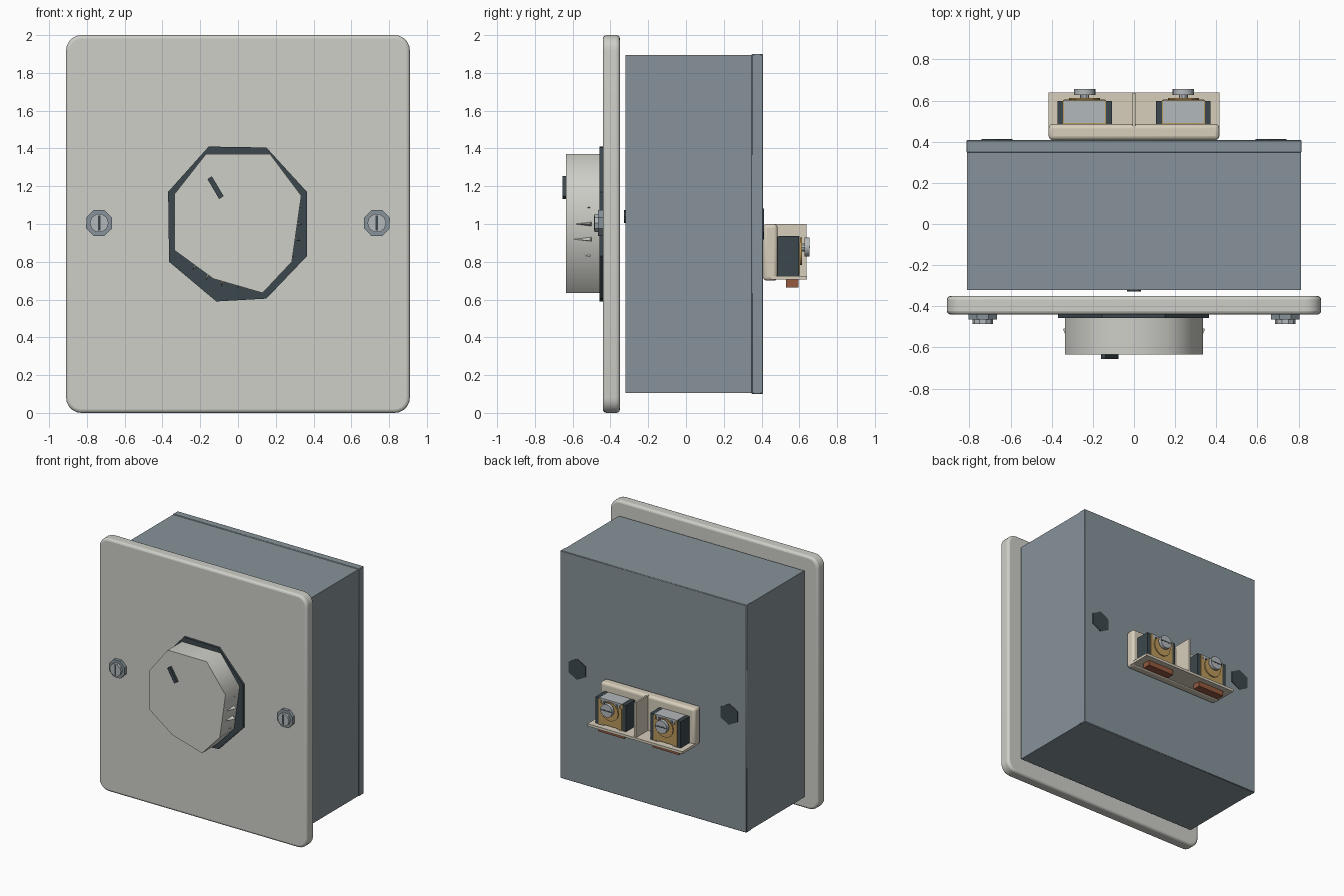
import bpy, bmesh, math
from mathutils import Vector

if "Cube" in bpy.data.objects:
    bpy.data.objects.remove(bpy.data.objects["Cube"])


def mat(name, r, g, b):
    m = bpy.data.materials.new(name)
    m.diffuse_color = (r, g, b, 1)
    m.use_nodes = True
    m.node_tree.nodes["Principled BSDF"].inputs["Base Color"].default_value = m.diffuse_color
    return m


PLATE = mat("warm_grey", 0.62, 0.62, 0.58)
STEEL = mat("blue_steel", 0.24, 0.29, 0.32)
DARK = mat("dark_steel", 0.045, 0.065, 0.075)
BEIGE = mat("beige_plastic", 0.68, 0.62, 0.5)
BRASS = mat("brass", 0.5, 0.32, 0.11)
COPPER = mat("copper", 0.3, 0.1, 0.05)
ZINC = mat("zinc", 0.45, 0.48, 0.5)


def finish(name, bm, material, bevel=0, seg=2, angle=35):
    bmesh.ops.recalc_face_normals(bm, faces=bm.faces)
    me = bpy.data.meshes.new(name)
    bm.to_mesh(me)
    bm.free()
    ob = bpy.data.objects.new(name, me)
    bpy.context.collection.objects.link(ob)
    me.materials.append(material)
    if bevel:
        b = ob.modifiers.new("bevel", 'BEVEL')
        b.width, b.segments, b.limit_method = bevel, seg, 'ANGLE'
    bpy.ops.object.select_all(action='DESELECT')
    ob.select_set(True)
    bpy.context.view_layer.objects.active = ob
    bpy.ops.object.shade_smooth_by_angle(angle=math.radians(angle))
    return ob


def prism(name, pts, y0, y1, material, back_scale=1, bevel=0, seg=2, angle=35):
    """Profile of (x, z) points extruded along y, from y0 to y1."""
    bm = bmesh.new()
    n = len(pts)
    cx, cz = sum(p[0] for p in pts) / n, sum(p[1] for p in pts) / n
    a = [bm.verts.new((x, y0, z)) for x, z in pts]
    b = [bm.verts.new((cx + (x - cx) * back_scale, y1, cz + (z - cz) * back_scale)) for x, z in pts]
    bm.faces.new(a)
    bm.faces.new(b)
    for i in range(n):
        j = (i + 1) % n
        bm.faces.new((a[i], a[j], b[j], b[i]))
    return finish(name, bm, material, bevel, seg, angle)


def box(name, x0, x1, y0, y1, z0, z1, material, bevel=0, seg=2):
    return prism(name, [(x0, z0), (x1, z0), (x1, z1), (x0, z1)], y0, y1, material, 1, bevel, seg)


def ngon(cx, cz, r, n, turn=0.0):
    return [(cx + r * math.cos(turn + i * math.tau / n), cz + r * math.sin(turn + i * math.tau / n))
            for i in range(n)]


# Cover plate with rounded corners and softened edges
corner = []
for k, (sx, sz) in enumerate([(1, 1), (-1, 1), (-1, -1), (1, -1)]):
    for i in range(6):
        t = (k + i / 5) * math.pi / 2
        corner.append((sx * 0.83 + 0.08 * math.cos(t), 1 + sz * 0.92 + 0.08 * math.sin(t)))
prism("cover_plate", corner, -0.44, -0.35, PLATE, bevel=0.018, seg=3, angle=60)

# Wall box behind the plate, with its back cover and the spindle end
box("wall_box", -0.811, 0.811, -0.32, 0.347, 0.104, 1.896, STEEL)
box("box_back", -0.815, 0.815, 0.347, 0.408, 0.1, 1.9, STEEL, 0.004, 1)
prism("spindle_end", ngon(0, 1.04, 0.035, 8), -0.327, -0.315, DARK)

# Octagonal collar around the knob
collar = [(-0.37, 1.17), (-0.155, 1.41), (0.15, 1.405), (0.365, 1.17),
          (0.365, 0.83), (0.15, 0.605), (-0.115, 0.59), (-0.365, 0.80)]
prism("knob_collar", collar, -0.458, -0.438, DARK)

# Faceted knob
knob = [(-0.17, 1.37), (0.17, 1.37), (0.335, 1.15), (0.285, 0.80),
        (0.13, 0.635), (-0.13, 0.71), (-0.335, 0.86), (-0.335, 1.16)]
prism("knob", knob, -0.635, -0.455, PLATE, angle=60)

# Pointed grip ribs left standing around the knob
for i in range(24):
    t = i * math.tau / 24
    bm = bmesh.new()
    radial = Vector((math.cos(t), 0, math.sin(t)))
    side = Vector((-math.sin(t), 0, math.cos(t))) * 0.012
    root = Vector((0, 0, 1)) + radial * 0.31
    tip = Vector((0, 0, 1)) + radial * 0.345
    v = [bm.verts.new(p) for p in (root + side + Vector((0, -0.50, 0)), root - side + Vector((0, -0.50, 0)),
                                   tip + Vector((0, -0.51, 0)), root + Vector((0, -0.60, 0)))]
    for f in ((0, 1, 2), (0, 1, 3), (0, 2, 3), (1, 2, 3)):
        bm.faces.new([v[j] for j in f])
    finish("knob_rib", bm, PLATE)

# Pointer mark on the knob
d = Vector((0.08, -0.115)).normalized()
n = Vector((-d.y, d.x)) * 0.014
p, q = Vector((-0.15, 1.245)), Vector((-0.088, 1.14))
prism("knob_pointer", [tuple(p + n), tuple(q + n), tuple(q - n), tuple(p - n)], -0.655, -0.633, DARK)

for s in (-1, 1):
    # Plate screws: washer, head, slot
    x = s * 0.735
    prism("screw_washer", ngon(x, 1.005, 0.074, 8, 0.39), -0.465, -0.438, STEEL)
    prism("screw_head", ngon(x, 1.005, 0.05, 10), -0.485, -0.46, ZINC)
    box("screw_slot", x - 0.007, x + 0.007, -0.487, -0.48, 0.965, 1.045, DARK)

    # Dark plugs on the back of the box
    plug = [(s * 0.665 + px * 1.05, pz) for px, pz in ngon(0, 1.0, 0.083, 6, math.pi / 2)]
    prism("back_plug", plug, 0.4, 0.413, DARK)

# Terminal block moulding: base, shelf, divider
box("terminal_base", -0.415, 0.415, 0.408, 0.485, 0.70, 1.0, BEIGE, 0.02, 3)
box("terminal_shelf", -0.415, 0.415, 0.45, 0.64, 0.705, 0.725, BEIGE)
box("terminal_divider", -0.007, 0.007, 0.455, 0.637, 0.71, 1.0, BEIGE)

for s in (-1, 1):
    c = s * 0.24
    # Clamp walls with brass liners
    for e in (-1, 1):
        w = c + e * 0.118
        box("clamp_wall", w - 0.014, w + 0.014, 0.48, 0.598, 0.72, 0.935, DARK)
        w = c + e * 0.094
        box("brass_liner", w - 0.01, w + 0.01, 0.48, 0.602, 0.725, 0.93, BRASS)
    # Clamp cage
    box("clamp_back", c - 0.085, c + 0.085, 0.48, 0.5, 0.725, 0.935, BRASS)
    box("clamp_top", c - 0.1, c + 0.1, 0.49, 0.60, 0.92, 0.937, ZINC)
    for e in (-1, 1):
        box("clamp_cheek", c + e * 0.07 - 0.01, c + e * 0.07 + 0.01, 0.495, 0.6, 0.725, 0.925, ZINC)
    box("brass_front", c - 0.1, c + 0.1, 0.596, 0.604, 0.735, 0.90, BRASS)
    prism("brass_ring", ngon(c, 0.855, 0.075, 14), 0.604, 0.613, BRASS)
    # Terminal screw: threaded shank, head, slot
    prism("terminal_shank", ngon(c, 0.875, 0.022, 10), 0.52, 0.635, ZINC)
    for i in range(4):
        y = 0.525 + i * 0.018
        prism("terminal_thread", ngon(c, 0.875, 0.027, 10), y, y + 0.008, ZINC)
    prism("terminal_screw_head", ngon(c, 0.878, 0.052, 14), 0.628, 0.655, ZINC)
    box("terminal_slot", c - 0.05, c + 0.05, 0.65, 0.656, 0.873, 0.883, DARK)
    # Copper tab under the shelf
    box("copper_tab", c - 0.115, c + 0.115, 0.53, 0.595, 0.665, 0.71, COPPER)
